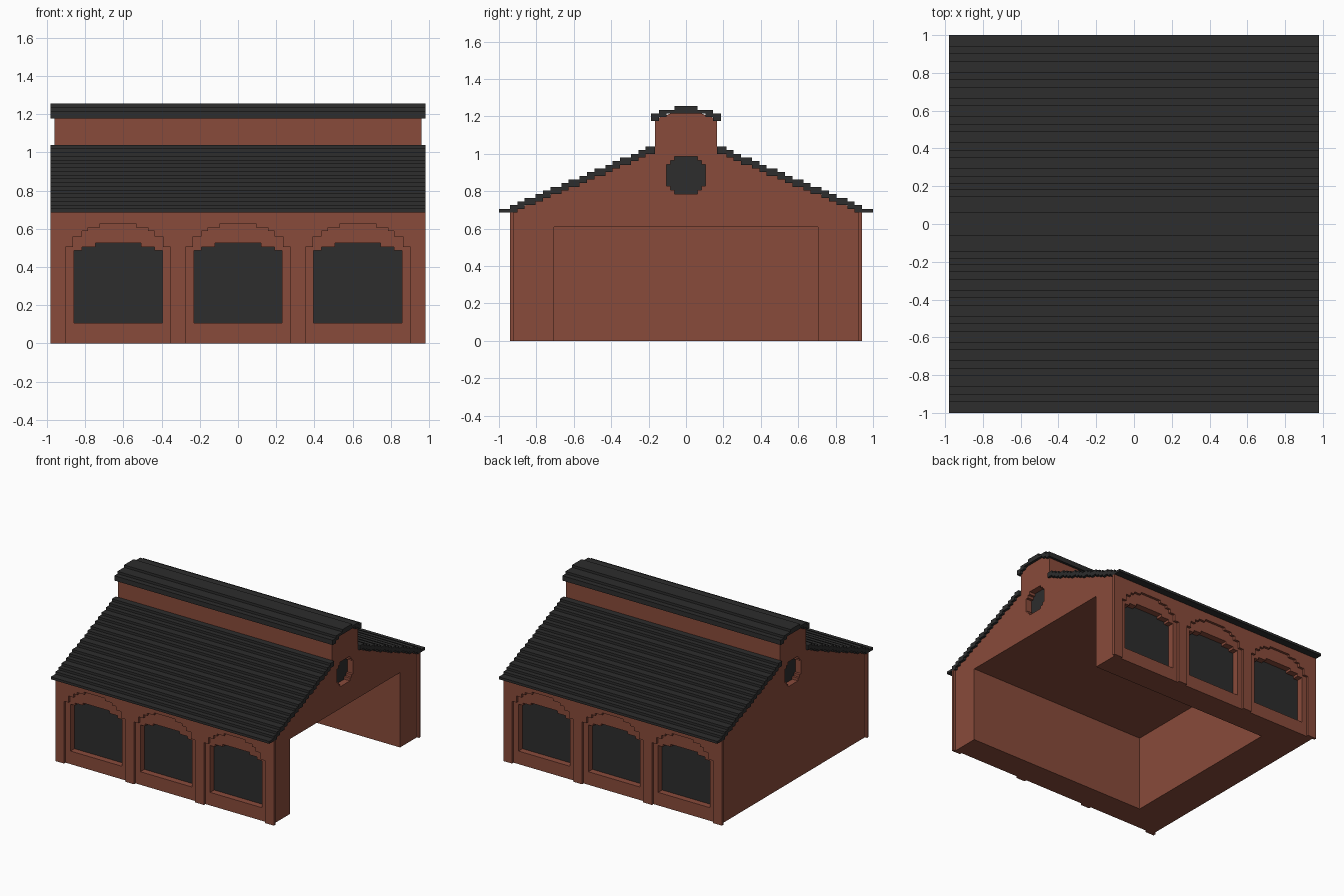
import bpy
import bmesh

cube = bpy.data.objects.get("Cube")
if cube:
    bpy.data.objects.remove(cube, do_unlink=True)

U = 2 / 102  # one block of the stepped style


def material(name, rgb):
    m = bpy.data.materials.new(name)
    m.use_nodes = True
    m.diffuse_color = (*rgb, 1)
    bsdf = next(n for n in m.node_tree.nodes if n.type == 'BSDF_PRINCIPLED')
    bsdf.inputs["Base Color"].default_value = (*rgb, 1)
    bsdf.inputs["Roughness"].default_value = 0.9
    return m


BRICK = material("red_brick", (0.25, 0.07, 0.043))
DARK = material("dark_slate", (0.026, 0.026, 0.026))


def add_prism(bm, outline, axis, a, b):
    """Extrude a 2D outline, in blocks, along x or y from a to b."""
    def point(p, d):
        return (d * U, p[0] * U, p[1] * U) if axis == 'x' else (p[0] * U, d * U, p[1] * U)
    ends = [[bm.verts.new(point(p, d)) for p in outline] for d in (a, b)]
    n = len(outline)
    faces = [bm.faces.new(e) for e in ends]
    for i in range(n):
        j = (i + 1) % n
        faces.append(bm.faces.new((ends[0][i], ends[0][j], ends[1][j], ends[1][i])))
    bmesh.ops.recalc_face_normals(bm, faces=faces)


def build(name, mat, prisms):
    bm = bmesh.new()
    for p in prisms:
        add_prism(bm, *p)
    mesh = bpy.data.meshes.new(name)
    bm.to_mesh(mesh)
    bm.free()
    mesh.materials.append(mat)
    ob = bpy.data.objects.new(name, mesh)
    bpy.context.scene.collection.objects.link(ob)
    return ob


def stairs(steps):
    """Right-hand outline climbing inward over (half width, top) steps."""
    pts = []
    for i, (w, top) in enumerate(steps):
        pts.append((w, top))
        if i + 1 < len(steps):
            pts.append((steps[i + 1][0], top))
    return pts


def mirrored(half, cx=0):
    """Close a right-hand half outline with its mirror image."""
    return [(cx + x, z) for x, z in half] + [(cx - x, z) for x, z in reversed(half)]


# Shared outlines
BAYS = (-32, 0, 32)
ARCH = stairs([(14, 25.8), (12, 28.5), (9.7, 30), (8, 31), (4.8, 32)])
WINDOW = [(11.8, 5.4)] + stairs([(11.8, 24.8), (9.7, 25.8), (6.1, 26.8)])
upper = stairs([(5.3, 48.1), (4.2, 49.2), (3.2, 50.3)])
ROUND = mirrored([(y, 90.4 - z) for y, z in reversed(upper)] + upper)

# Brick body with a raised ridge
body = build("brick_body", BRICK, [(mirrored([
    (47, 0), (47, 35.6), (8.5, 52.2), (8.5, 60.5), (5.5, 61.5), (3, 62.5)]), 'x', -49, 49)])

# Cut the interior, the window recesses and the round gable recesses
cuts = [([(-36, -5), (36, -5), (36, 31), (-36, 31)], 'x', -33, 55)]
for s in (-1, 1):
    cuts.append((ROUND, 'x', s * 46, s * 52))
    cuts += [(mirrored(WINDOW, cx), 'y', s * 44, s * 52) for cx in BAYS]
cutter = build("opening_cutter", BRICK, cuts)
cutter.hide_render = True
mod = body.modifiers.new("openings", 'BOOLEAN')
mod.operation = 'DIFFERENCE'
mod.solver = 'EXACT'
mod.object = cutter
bpy.context.view_layer.objects.active = body
bpy.ops.object.modifier_apply(modifier=mod.name)
bpy.data.objects.remove(cutter, do_unlink=True)

# Arcade outline: a wall notched from the ground by three stepped arches
arcade = [(-50, 35), (-50, 0)]
for cx in BAYS:
    bay = [(14, 0)] + ARCH
    arcade += [(cx - x, z) for x, z in bay] + [(cx + x, z) for x, z in reversed(bay)]
arcade += [(50, 0), (50, 35)]

# Stepped roof slope outline, two blocks thick, one at the eave
STEPS = 18
edges = [51] + [51 - round(2.36 * i + 0.3) for i in range(1, STEPS)] + [8.5]
top, under = [], []
for i in range(STEPS):
    for y in (edges[i], edges[i + 1]):
        top.append((y, 36 + i))
        under.append((y, max(35, 34 + i)))
under = [p for i, p in enumerate(under) if i == 0 or p != under[i - 1]]
slope = top + under[::-1]

for s, side in ((-1, "front"), (1, "back")):
    build(side + "_arcade", BRICK, [(arcade, 'y', s * 47, s * 48)])
    build(side + "_windows", DARK,
          [(mirrored(WINDOW, cx), 'y', s * 44, s * 44.4) for cx in BAYS])
    build(side + "_roof_slope", DARK, [([(s * y, z) for y, z in slope], 'x', -50, 50)])

# Round gable windows
for s, side in ((-1, "right"), (1, "left")):
    build(side + "_round_window", DARK, [(ROUND, 'x', s * 46, s * 46.4)])

# Stepped cap over the ridge
cap = [(3.1, 62), (5.3, 62), (5.3, 61), (7.4, 61), (7.4, 60), (9.5, 60)]
cap += stairs([(9.5, 62), (7.4, 63), (3.1, 64)])
build("ridge_cap", DARK, [(mirrored(cap), 'x', -50, 50)])
